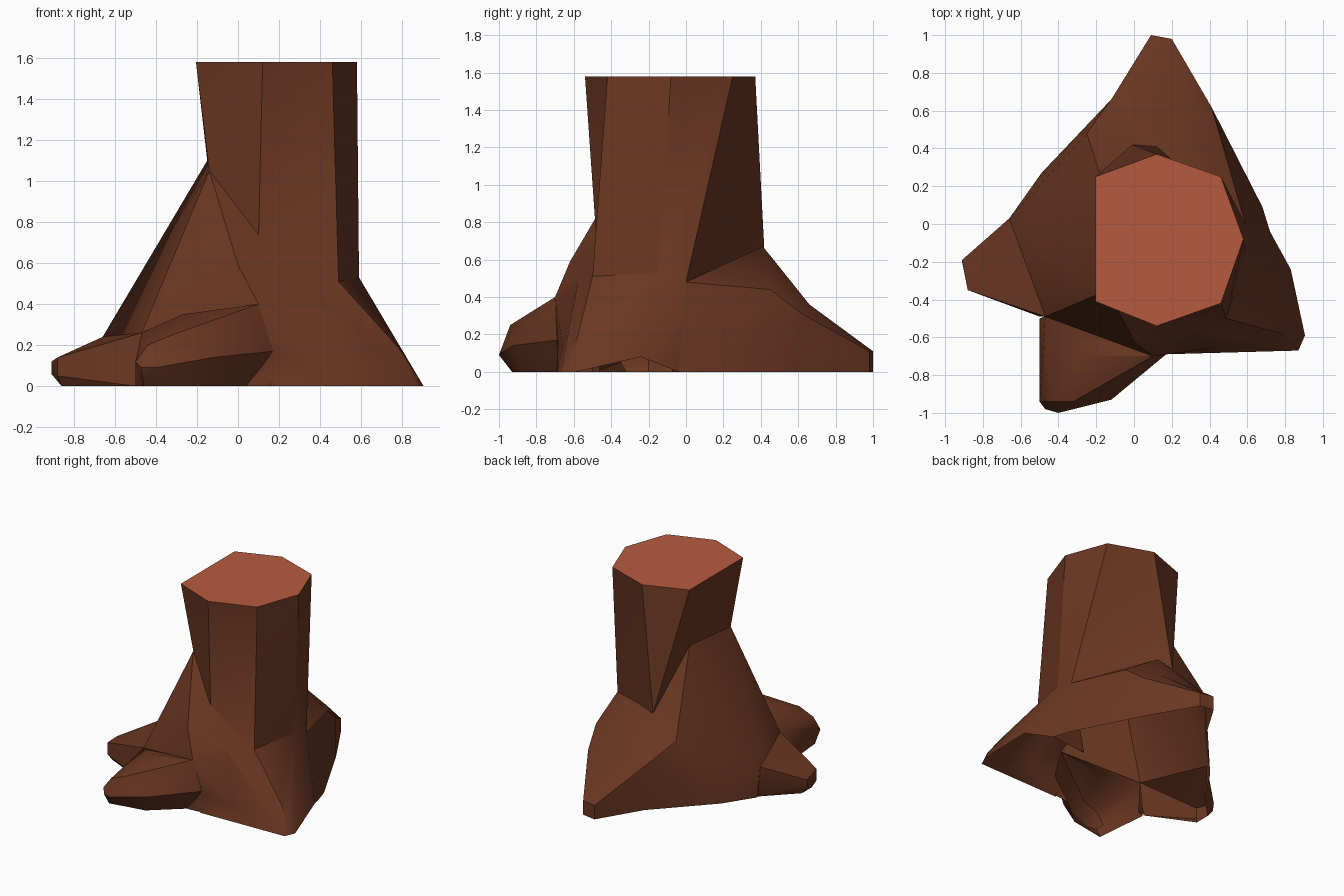
import bpy, bmesh, math

if "Cube" in bpy.data.objects:
    bpy.data.objects.remove(bpy.data.objects["Cube"])


def material(name, rgb):
    m = bpy.data.materials.new(name)
    m.diffuse_color = (*rgb, 1)
    m.use_nodes = True
    m.node_tree.nodes["Principled BSDF"].inputs["Base Color"].default_value = m.diffuse_color
    return m


BARK = material("brown bark", (0.145, 0.038, 0.016))
WOOD = material("cut wood", (0.470, 0.105, 0.048))
parts = []


def finish(bm, name):
    bmesh.ops.recalc_face_normals(bm, faces=bm.faces)
    me = bpy.data.meshes.new(name)
    bm.to_mesh(me)
    bm.free()
    ob = bpy.data.objects.new(name, me)
    bpy.context.collection.objects.link(ob)
    me.materials.append(BARK)
    me.materials.append(WOOD)
    parts.append(ob)
    return ob


def chunk(name, points):
    """Faceted convex lump of wood wrapped around a few corner points."""
    bm = bmesh.new()
    for p in points:
        bm.verts.new(p)
    bmesh.ops.convex_hull(bm, input=bm.verts)
    bmesh.ops.delete(bm, geom=[v for v in bm.verts if not v.link_faces], context='VERTS')
    return finish(bm, name)


# corners shared between neighbouring parts
left_peak = (-0.15, 0.17, 1.10)
front_peak = (-0.14, -0.35, 1.05)
back_hip = (-0.25, 0.48, 0.50)
back_notch = (-0.01, 0.42, 0.63)
back_top = (0.12, 0.41, 0.67)
left_knee = (-0.66, 0.03, 0.24)
left_fold = (-0.47, -0.49, 0.26)
front_notch = (0.10, -0.48, 0.72)
right_front = (0.49, -0.50, 0.51)
right_side = (0.59, -0.15, 0.53)
right_back = (0.59, 0.00, 0.48)
front_knee = (0.10, -0.70, 0.40)

# trunk: seven-sided, cut flat at the top, ending unevenly among the roots
top = [(0.12, 0.37), (0.46, 0.25), (0.58, -0.08), (0.46, -0.42),
       (0.12, -0.54), (-0.205, -0.41), (-0.205, 0.25)]
foot = [back_notch, right_back, right_side, right_front, front_notch, front_peak, left_peak]
bm = bmesh.new()
rings = [[bm.verts.new((x, y, 1.58)) for x, y in top],
         [bm.verts.new(p) for p in foot],
         [bm.verts.new((0.15 + (x - 0.15) * 0.6, y * 0.6, 0)) for x, y, z in foot]]
for a, b in zip(rings, rings[1:]):
    for i in range(7):
        j = (i + 1) % 7
        bm.faces.new((a[i], b[i], b[j]))
        bm.faces.new((a[i], b[j], a[j]))
bm.faces.new(rings[0]).material_index = 1
bm.faces.new(rings[2])
trunk = finish(bm, "stump")

# left flank rising to the trunk, and the left root
chunk("left_flank", [left_peak, front_peak, left_knee, left_fold, back_hip, back_notch,
                     (-0.64, 0.04, 0), (-0.50, -0.48, 0), (-0.49, 0.27, 0),
                     (-0.24, 0.50, 0), (0.25, 0.2, 0), (0.2, -0.3, 0)])
chunk("left_root", [left_knee, left_fold, (-0.91, -0.19, 0.12), (-0.91, -0.20, 0.06),
                    (-0.88, -0.35, 0.14), (-0.88, -0.35, 0.05), (-0.86, -0.32, 0),
                    (-0.86, -0.20, 0), (-0.70, -0.41, 0.19), (-0.50, -0.49, 0),
                    (-0.62, 0.04, 0), (-0.2, 0, 0)])

# front flank and the front root
chunk("front_flank", [front_peak, front_notch, (-0.10, -0.48, 0.80), (0.0, -0.62, 0.59),
                      (0.28, -0.57, 0.52), right_front, front_knee, left_fold,
                      (-0.48, -0.52, 0), (0.05, -0.69, 0), (0.54, -0.64, 0),
                      (0.3, 0, 0), (-0.2, -0.2, 0)])
chunk("front_root", [(-0.47, -0.98, 0.09), (-0.40, -1.0, 0.09), (-0.50, -0.94, 0.12),
                     (-0.44, -0.94, 0.20), (-0.32, -0.94, 0.25), (-0.12, -0.93, 0.14),
                     (0.17, -0.69, 0.17), front_knee, (-0.27, -0.70, 0.35),
                     left_fold, (-0.46, -0.93, 0), (-0.18, -0.88, 0),
                     (0.05, -0.68, 0), (-0.50, -0.50, 0), (0, -0.3, 0.2), (0, -0.3, 0)])

# right root
chunk("right_root", [(0.905, -0.59, 0), (0.87, -0.67, 0), (0.86, -0.62, 0.07),
                     (0.78, -0.58, 0.19), right_front, (0.28, -0.57, 0.52), right_side,
                     right_back, (0.83, -0.24, 0.08), (0.86, -0.50, 0), (0.72, -0.04, 0),
                     (0.16, -0.69, 0), (0.54, -0.65, 0), (0.2, -0.1, 0)])

# back flank and the back root
root_neck = [(-0.12, 0.66, 0.35), (0.30, 0.66, 0.36), (0.41, 0.62, 0.31),
             (0.41, 0.62, 0), (-0.11, 0.67, 0)]
chunk("back_flank", root_neck + [back_hip, back_notch, back_top, (0.15, 0.46, 0.61),
                                 (0.46, 0.45, 0.44), right_back, (0.68, 0.09, 0),
                                 (0.72, -0.04, 0), (-0.49, 0.27, 0), (0, -0.1, 0)])
chunk("back_root", root_neck + [(0.09, 1.0, 0), (0.20, 0.98, 0),
                                (0.09, 1.0, 0.11), (0.20, 0.98, 0.11)])

# grow all lumps together into one skin
for p in parts[1:]:
    mod = trunk.modifiers.new("join " + p.name, 'BOOLEAN')
    mod.operation, mod.solver, mod.object = 'UNION', 'EXACT', p
    mod.use_self = False
dg = bpy.context.evaluated_depsgraph_get()
skin = bpy.data.meshes.new_from_object(trunk.evaluated_get(dg))
trunk.modifiers.clear()
trunk.data = skin
for p in parts[1:]:
    bpy.data.objects.remove(p)

# the stump is a hollow shell: open the underside
bm = bmesh.new()
bm.from_mesh(skin)
bmesh.ops.remove_doubles(bm, verts=bm.verts, dist=0.004)
under = [f for f in bm.faces
         if f.normal.z < -0.4 and f.calc_center_median().z < 0.08
         and min(v.co.z for v in f.verts) < 0.005
         and (max(v.co.z for v in f.verts) < 0.005 or f.calc_center_median().x > 0.6)]
bmesh.ops.delete(bm, geom=under, context='FACES')
bmesh.ops.dissolve_limit(bm, angle_limit=math.radians(1), verts=bm.verts,
                         edges=bm.edges, delimit={'MATERIAL'})
bm.to_mesh(skin)
bm.free()
bpy.ops.object.select_all(action='DESELECT')
trunk.select_set(True)
bpy.context.view_layer.objects.active = trunk
bpy.ops.object.shade_smooth_by_angle(angle=math.radians(35))
